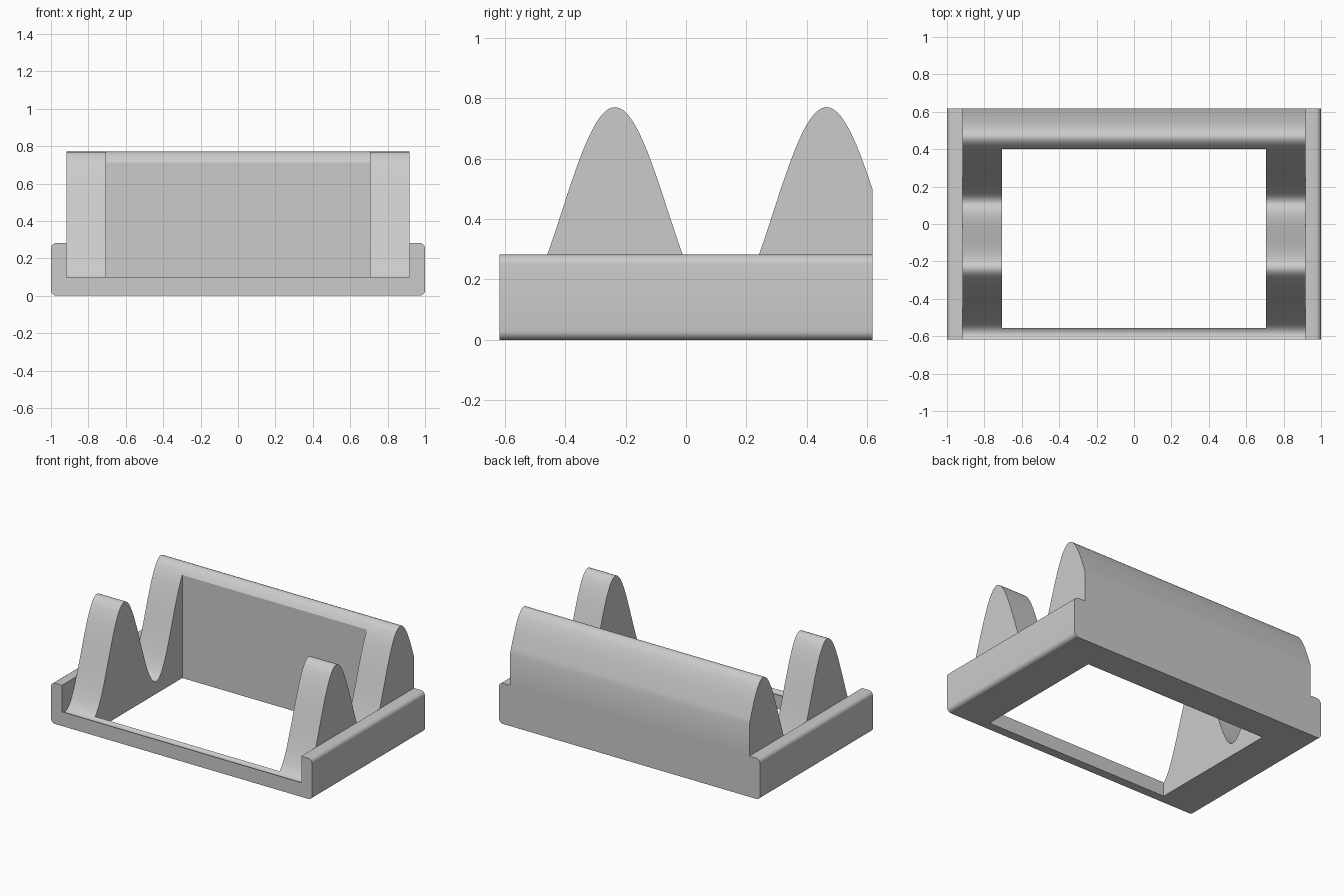
import bpy, bmesh, math

if "Cube" in bpy.data.objects:
    bpy.data.objects.remove(bpy.data.objects["Cube"])

HALF_Y = 0.617          # half depth
WAVE_X = 0.917          # half width of the wavy body
HOLE = (0.707, -0.555, 0.40)

grey = bpy.data.materials.new("light grey")
grey.diffuse_color = (0.6, 0.6, 0.6, 1)
grey.use_nodes = True
grey.node_tree.nodes["Principled BSDF"].inputs["Base Color"].default_value = grey.diffuse_color


def prism(name, points, direction):
    """Extrude a closed 3D outline along a vector."""
    bm = bmesh.new()
    face = bm.faces.new([bm.verts.new(p) for p in points])
    ext = bmesh.ops.extrude_face_region(bm, geom=[face], use_keep_orig=True)
    moved = [g for g in ext["geom"] if isinstance(g, bmesh.types.BMVert)]
    bmesh.ops.translate(bm, verts=moved, vec=direction)
    bmesh.ops.recalc_face_normals(bm, faces=bm.faces)
    me = bpy.data.meshes.new(name)
    bm.to_mesh(me)
    bm.free()
    me.materials.append(grey)
    ob = bpy.data.objects.new(name, me)
    bpy.context.collection.objects.link(ob)
    return ob


def boolean(target, tool, operation):
    """Apply a boolean and discard the helper."""
    mod = target.modifiers.new("bool", "BOOLEAN")
    mod.operation, mod.solver, mod.object = operation, "EXACT", tool
    bpy.context.view_layer.objects.active = target
    bpy.ops.object.modifier_apply(modifier=mod.name)
    bpy.data.objects.remove(tool)


# Wavy body: cosine top, flat bottom
def wave(y):
    return 0.4275 + 0.3425 * math.cos(2 * math.pi * (y - 0.465) / 0.70)


N = 96
ys = [-HALF_Y + 2 * HALF_Y * i / N for i in range(N + 1)]
outline = [(-WAVE_X, -HALF_Y, 0)] + [(-WAVE_X, y, wave(y)) for y in ys] + [(-WAVE_X, HALF_Y, 0)]
body = prism("wavy_frame", outline, (2 * WAVE_X, 0, 0))

# Rectangular opening through the middle
hx, y0, y1 = HOLE
cutter = prism("opening_cutter", [(-hx, y0, -0.5), (hx, y0, -0.5), (hx, y1, -0.5), (-hx, y1, -0.5)], (0, 0, 2))
boolean(body, cutter, "DIFFERENCE")

# Side rails with rounded outer edges
R, TOP = 0.03, 0.282
arc = [math.radians(a) for a in range(-90, 1, 15)]
section = [(WAVE_X, 0)]
section += [(1 - R + R * math.cos(a), R + R * math.sin(a)) for a in arc]
section += [(1 - R + R * math.cos(a), TOP - R - R * math.sin(a)) for a in reversed(arc)]
section += [(WAVE_X, TOP)]
for side in (-1, 1):
    rail = prism("side_rail", [(side * x, -HALF_Y, z) for x, z in section], (0, 2 * HALF_Y, 0))
    boolean(body, rail, "UNION")

# Smooth curves, sharp edges
body.select_set(True)
bpy.context.view_layer.objects.active = body
bpy.ops.object.shade_smooth_by_angle(angle=math.radians(30))
